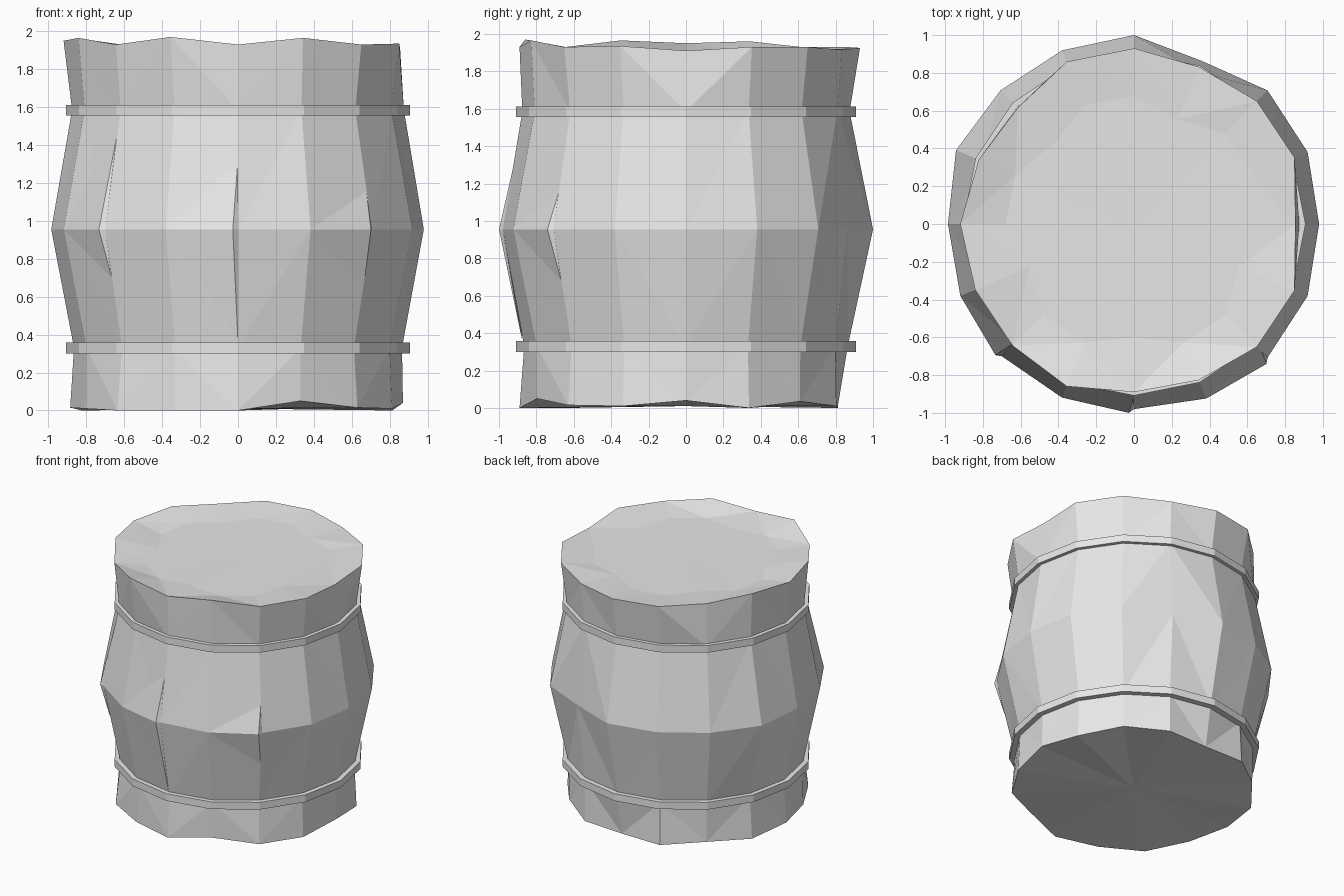
import bpy, bmesh
from math import cos, sin, tau
from mathutils import Vector

if "Cube" in bpy.data.objects:
    bpy.data.objects.remove(bpy.data.objects["Cube"])

N = 16
grey = bpy.data.materials.new("plain grey")
grey.diffuse_color = (0.8, 0.8, 0.8, 1)
grey.use_nodes = True
grey.node_tree.nodes["Principled BSDF"].inputs["Base Color"].default_value = grey.diffuse_color


def pt(i, r, z):
    a = tau * i / N
    return Vector((r * cos(a), r * sin(a), z))


def finish(bm, name):
    bmesh.ops.recalc_face_normals(bm, faces=bm.faces)
    me = bpy.data.meshes.new(name)
    bm.to_mesh(me)
    bm.free()
    me.materials.append(grey)
    ob = bpy.data.objects.new(name, me)
    bpy.context.collection.objects.link(ob)
    return ob


def bridge(bm, a, b):
    for i in range(N):
        j = (i + 1) % N
        q = [a[i], a[j], b[j], b[i]]
        # alternate the diagonal for a hand-hewn faceted look
        if i % 2:
            q = q[1:] + q[:1]
        bm.faces.new((q[0], q[1], q[2]))
        bm.faces.new((q[0], q[2], q[3]))


# radii and heights of the uneven stave ends, counter-clockwise from +x
top_r = [.855, .92, .92, .90, .93, .93, .87, .89, .92, .91, .91, .93, .89, .895, .92, .92]
top_z = [1.91, 1.93, 1.93, 1.915, 1.925, 1.93, 1.93, 1.96, 1.95, 1.965, 1.93, 1.97, 1.93, 1.965, 1.93, 1.935]
mid_r = [.98, .995, 1, .935, 1, .995, 1, 1.02, .985, .995, .99, .995, .98, 1, 1, .995]
low_r = [.87, .88, .86, .87, .81, .88, .86, .89, .885, .87, .90, .87, .89, .86, .89, .88]
low_z = [.04, 0, .035, .01, 0, 0, .02, 0, .015, .01, 0, 0, 0, .05, .015, .01]

# barrel body with dished lid and flat base
bm = bmesh.new()
rings = [
    [(low_r[i], low_z[i]) for i in range(N)],
    [(.865, .33)] * N,
    [(mid_r[i], .955) for i in range(N)],
    [(.875, 1.585)] * N,
    [(top_r[i], top_z[i]) for i in range(N)],
    [(.68 if i % 3 else .6, 1.905) for i in range(N)],
]
loops = [[bm.verts.new(pt(i, *r[i])) for i in range(N)] for r in rings]
for a, b in zip(loops, loops[1:]):
    bridge(bm, a, b)
for loop, z in ((loops[0], .01), (loops[-1], 1.9)):
    c = bm.verts.new((0, 0, z))
    for i in range(N):
        bm.faces.new((loop[i], loop[(i + 1) % N], c))
finish(bm, "barrel_body")

# two hoops
for name, z0, z1 in (("lower_hoop", .30, .358), ("upper_hoop", 1.555, 1.612)):
    bm = bmesh.new()
    prof = [(.84, z0), (.908, z0), (.908, z1), (.84, z1)]
    hl = [[bm.verts.new(pt(i, r, z)) for i in range(N)] for r, z in prof]
    for k in range(4):
        a, b = hl[k], hl[(k + 1) % 4]
        for i in range(N):
            j = (i + 1) % N
            bm.faces.new((a[i], a[j], b[j], b[i]))
    finish(bm, name)

# slightly lifted stave edges that read as cracks
for k, (i, z0, z1) in enumerate(((12, .36, 1.33), (14, .68, 1.17), (10, .7, 1.55))):
    def edge(z):
        t = abs(z - .955) / .628
        return pt(i, mid_r[i] * (1 - t) + .87 * t, z)
    bm = bmesh.new()
    a, b, m = (bm.verts.new(edge(z)) for z in (z0, z1, .955))
    p = bm.verts.new(pt(i - .07, mid_r[i] + .02, .955))
    n = bm.verts.new(pt(i - 1, mid_r[i - 1], .955))
    for f in ((n, a, p), (n, p, b), (p, a, m), (p, m, b), (n, m, a), (n, b, m)):
        bm.faces.new(f)
    finish(bm, "lifted_stave_%d" % (k + 1))
